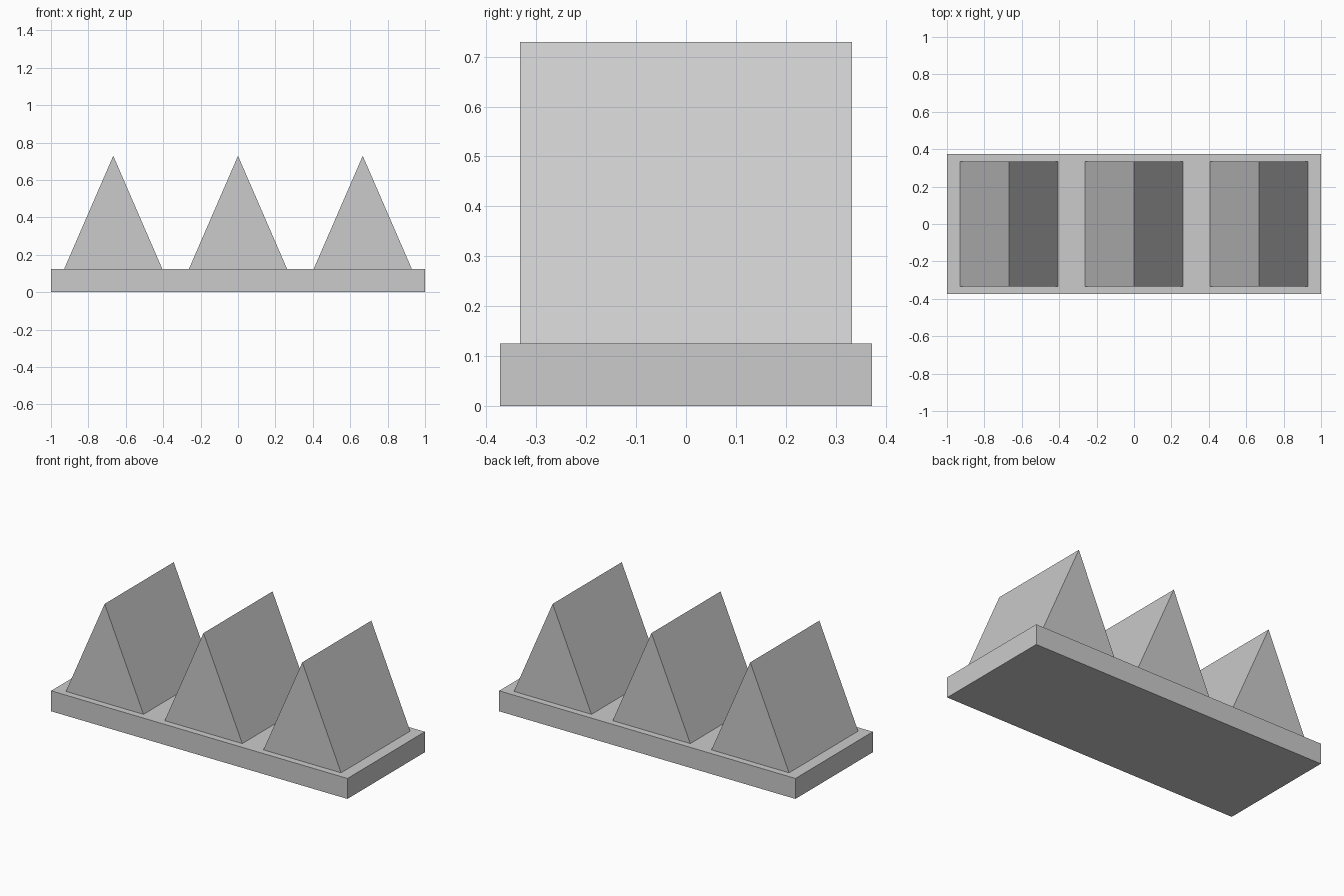
import bpy
import bmesh

if "Cube" in bpy.data.objects:
    bpy.data.objects.remove(bpy.data.objects["Cube"])


def extruded(name, profile, half_depth):
    """Extrude an (x, z) profile along y, centred on y = 0."""
    bm = bmesh.new()
    face = bm.faces.new([bm.verts.new((x, -half_depth, z)) for x, z in profile])
    out = bmesh.ops.extrude_face_region(bm, geom=[face])
    verts = [g for g in out["geom"] if isinstance(g, bmesh.types.BMVert)]
    bmesh.ops.translate(bm, verts=verts, vec=(0, 2 * half_depth, 0))
    bmesh.ops.recalc_face_normals(bm, faces=bm.faces)
    mesh = bpy.data.meshes.new(name)
    bm.to_mesh(mesh)
    bm.free()
    obj = bpy.data.objects.new(name, mesh)
    bpy.context.collection.objects.link(obj)
    return obj


BASE_TOP = 0.125

# Base slab
extruded("base_plate", [(-1, 0), (1, 0), (1, BASE_TOP), (-1, BASE_TOP)], 0.373)

# Row of three triangular ridges standing on the slab
for i, label in enumerate(("left", "middle", "right")):
    ridge = extruded(f"{label}_ridge", [(-0.262, 0), (0.262, 0), (0, 0.604)], 0.333)
    ridge.location = ((i - 1) * 0.667, 0, BASE_TOP)
